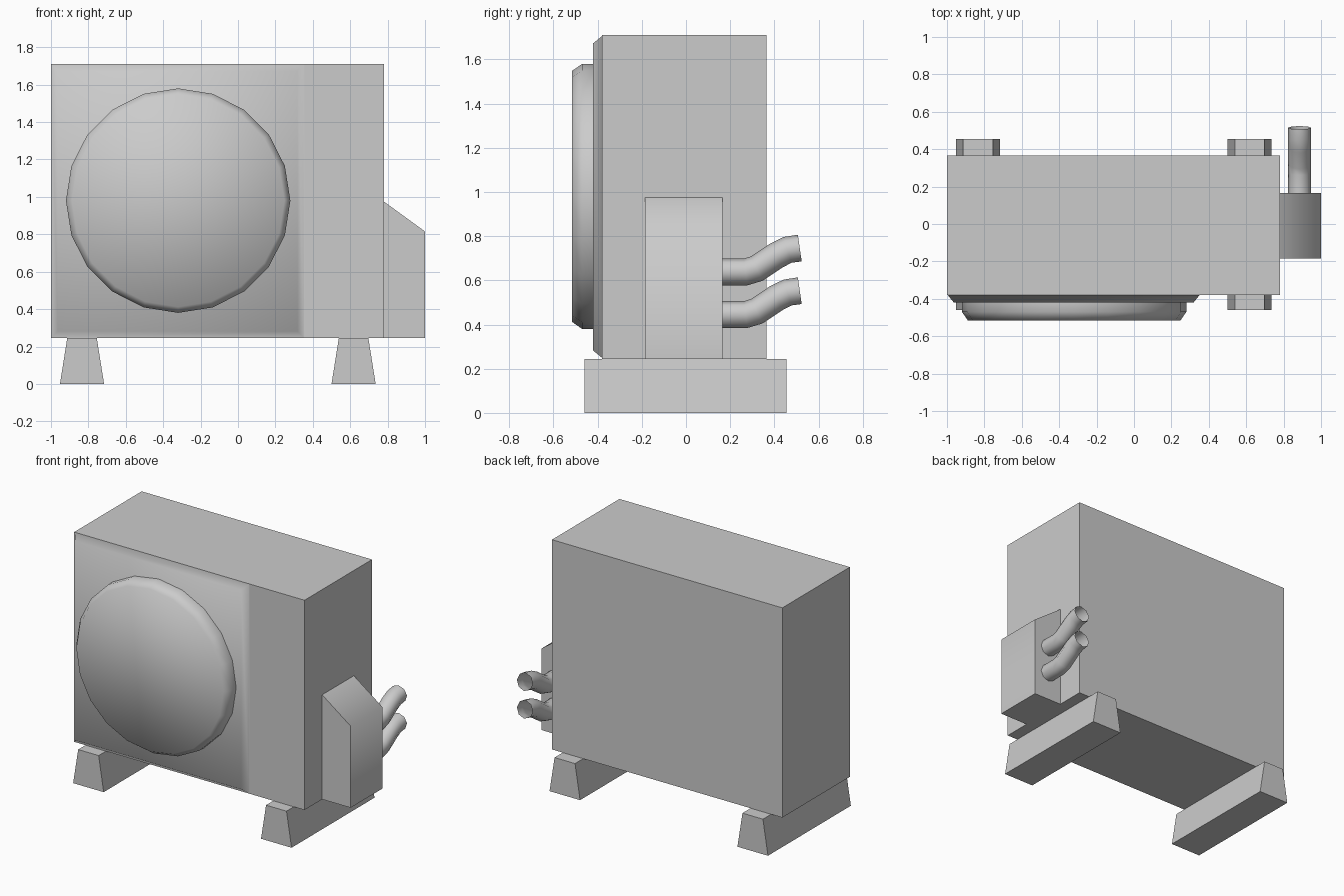
import bpy, bmesh, math
from mathutils import Matrix, Vector

cube = bpy.data.objects.get("Cube")
if cube:
    bpy.data.objects.remove(cube, do_unlink=True)

grey = bpy.data.materials.new("light grey")
grey.use_nodes = True
COLOUR = (0.6, 0.6, 0.6, 1)
grey.diffuse_color = COLOUR
grey.node_tree.nodes["Principled BSDF"].inputs["Base Color"].default_value = COLOUR


def finish(obj, angle):
    """Give the part its material and shading."""
    obj.data.materials.append(grey)
    bpy.ops.object.select_all(action='DESELECT')
    obj.select_set(True)
    bpy.context.view_layer.objects.active = obj
    if obj.type == 'CURVE':
        bpy.ops.object.convert(target='MESH')
    if angle:
        bpy.ops.object.shade_smooth_by_angle(angle=math.radians(angle))


def add_mesh(name, bm, angle=0):
    bmesh.ops.recalc_face_normals(bm, faces=bm.faces)
    mesh = bpy.data.meshes.new(name)
    bm.to_mesh(mesh)
    bm.free()
    obj = bpy.data.objects.new(name, mesh)
    bpy.context.collection.objects.link(obj)
    finish(obj, angle)


def prism(profile, y0, y1):
    """Extrude an x-z profile along y."""
    bm = bmesh.new()
    face = bm.faces.new([bm.verts.new((x, y0, z)) for x, z in profile])
    ext = bmesh.ops.extrude_face_region(bm, geom=[face])["geom"]
    moved = [v for v in ext if isinstance(v, bmesh.types.BMVert)]
    bmesh.ops.translate(bm, verts=moved, vec=(0, y1 - y0, 0))
    return bm


def rectangle(x0, x1, z0, z1):
    return [(x0, z0), (x1, z0), (x1, z1), (x0, z1)]


# Casing, with a raised front panel behind the fan cover
FRONT, BACK, LOW, HIGH = -0.38, 0.365, 0.245, 1.71
bm = prism(rectangle(-1, 0.78, LOW, HIGH), FRONT, BACK)
front = min(bm.faces, key=lambda f: f.calc_center_median().y)
bmesh.ops.bisect_plane(bm, geom=[front] + list(front.edges) + list(front.verts),
                       plane_co=(0.355, 0, 0), plane_no=(1, 0, 0))
panel = min((f for f in bm.faces if abs(f.normal.y) > 0.9 or f.calc_center_median().y < FRONT + 0.001),
            key=lambda f: (round(f.calc_center_median().y, 3), f.calc_center_median().x))
bmesh.ops.recalc_face_normals(bm, faces=bm.faces)
bmesh.ops.inset_region(bm, faces=[panel], thickness=0.006)
bmesh.ops.inset_region(bm, faces=[panel], thickness=0.046)
bmesh.ops.translate(bm, verts=list(panel.verts), vec=(0, -0.04, 0))
add_mesh("casing", bm, 58)

# Round fan cover with a chamfered rim
bm = bmesh.new()
SIDES = 20
rings = []
for radius, y in ((0.6, -0.415), (0.6, -0.47), (0.568, -0.516)):
    ring = []
    for i in range(SIDES):
        a = math.tau * i / SIDES
        ring.append(bm.verts.new((-0.32 + radius * math.cos(a), y, 0.98 + radius * math.sin(a))))
    rings.append(ring)
for r, s in zip(rings, rings[1:]):
    for i in range(SIDES):
        j = (i + 1) % SIDES
        bm.faces.new((r[i], r[j], s[j], s[i]))
bm.faces.new(rings[0])
bm.faces.new(rings[-1])
add_mesh("fan_cover", bm, 65)

# Tapered feet
for name, x in (("right_foot", -0.834), ("left_foot", 0.618)):
    profile = [(x - 0.118, 0), (x + 0.118, 0), (x + 0.079, LOW), (x - 0.079, LOW)]
    add_mesh(name, prism(profile, -0.46, 0.455))

# Sloping valve cover on the side
profile = [(0.78, LOW), (1, LOW), (1, 0.815), (0.78, 0.975)]
add_mesh("valve_cover", prism(profile, -0.185, 0.165), 58)

# Bent open pipes behind the valve cover
bend = [(0.15, 0), (0.27, 0), (0.32, 0.015), (0.41, 0.075), (0.46, 0.1), (0.515, 0.108)]
for name, z in (("lower_pipe", 0.445), ("upper_pipe", 0.638)):
    curve = bpy.data.curves.new(name, 'CURVE')
    curve.dimensions = '3D'
    curve.bevel_depth = 0.061
    curve.bevel_resolution = 2
    spline = curve.splines.new('POLY')
    spline.points.add(len(bend) - 1)
    for point, (y, dz) in zip(spline.points, bend):
        point.co = (0.885, y, z + dz, 1)
    pipe = bpy.data.objects.new(name, curve)
    bpy.context.collection.objects.link(pipe)
    finish(pipe, 60)
